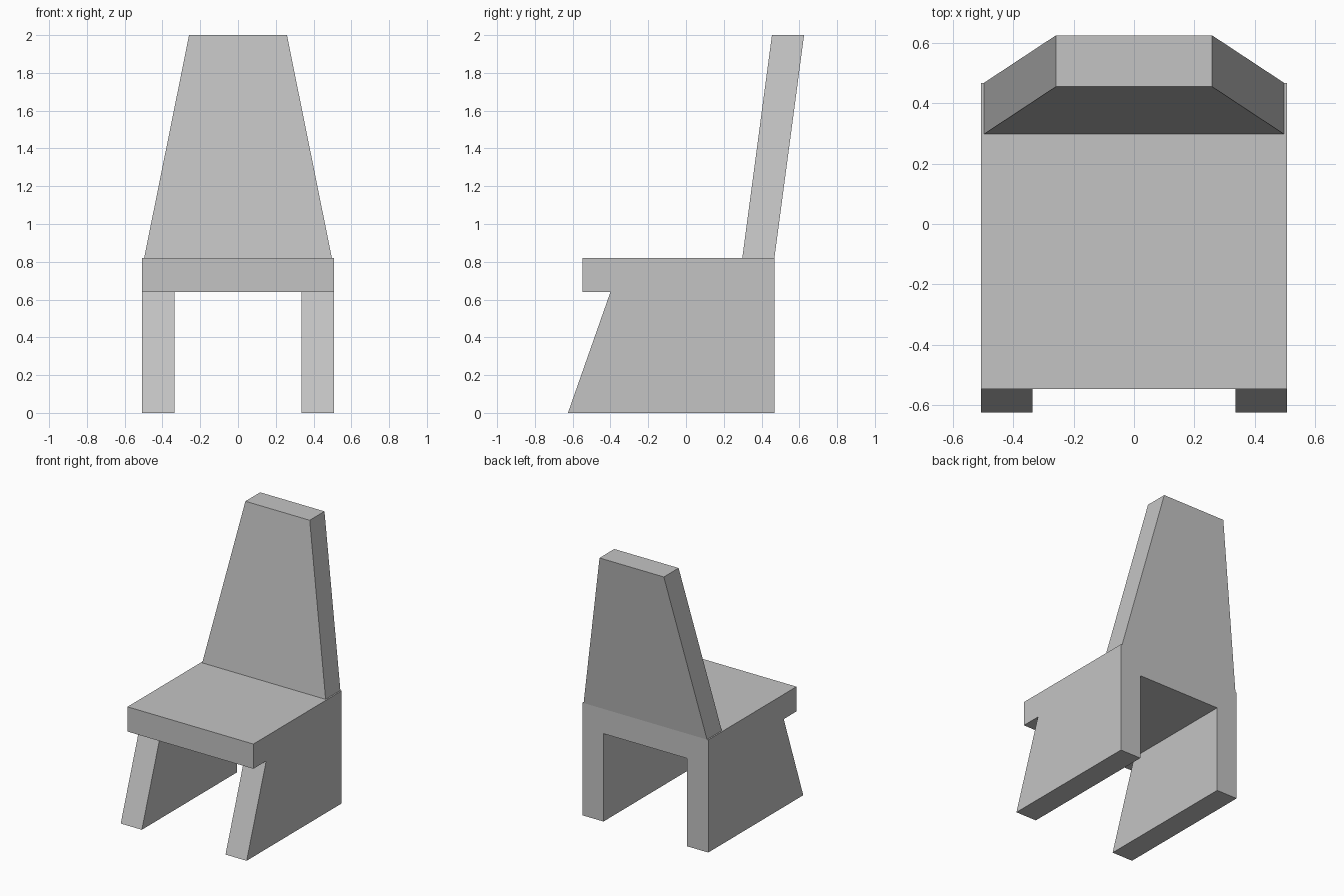
import bpy
import bmesh

if "Cube" in bpy.data.objects:
    bpy.data.objects.remove(bpy.data.objects["Cube"], do_unlink=True)

grey = bpy.data.materials.new("plain_grey")
grey.use_nodes = True
GREY = (0.55, 0.55, 0.55, 1.0)
grey.diffuse_color = GREY
grey.node_tree.nodes["Principled BSDF"].inputs["Base Color"].default_value = GREY


def block(name, bottom, top):
    """Six-sided solid between two level rectangles (x0, x1, y0, y1, z)."""
    bm = bmesh.new()
    rings = []
    for x0, x1, y0, y1, z in (bottom, top):
        corners = ((x0, y0), (x1, y0), (x1, y1), (x0, y1))
        rings.append([bm.verts.new((x, y, z)) for x, y in corners])
    low, high = rings
    bm.faces.new(low)
    bm.faces.new(high)
    for i in range(4):
        j = (i + 1) % 4
        bm.faces.new((low[i], low[j], high[j], high[i]))
    bmesh.ops.recalc_face_normals(bm, faces=bm.faces[:])
    mesh = bpy.data.meshes.new(name)
    bm.to_mesh(mesh)
    bm.free()
    mesh.materials.append(grey)
    obj = bpy.data.objects.new(name, mesh)
    bpy.context.collection.objects.link(obj)
    return obj


HALF_W, LEG_IN = 0.507, 0.337
REAR = 0.468
SEAT_LOW, SEAT_TOP = 0.64, 0.82

# Seat slab, overhanging the legs at the front
block("seat", (-HALF_W, HALF_W, -0.547, REAR, SEAT_LOW),
      (-HALF_W, HALF_W, -0.547, REAR, SEAT_TOP))

# Solid side legs with a raked front edge
for name, x0, x1 in (("left_leg", LEG_IN, HALF_W), ("right_leg", -HALF_W, -LEG_IN)):
    block(name, (x0, x1, -0.625, REAR, 0), (x0, x1, -0.40, REAR, SEAT_LOW))

# Tapered backrest leaning to the rear
block("backrest", (-0.497, 0.497, 0.298, REAR, SEAT_TOP),
      (-0.259, 0.259, 0.455, 0.625, 2.0))
